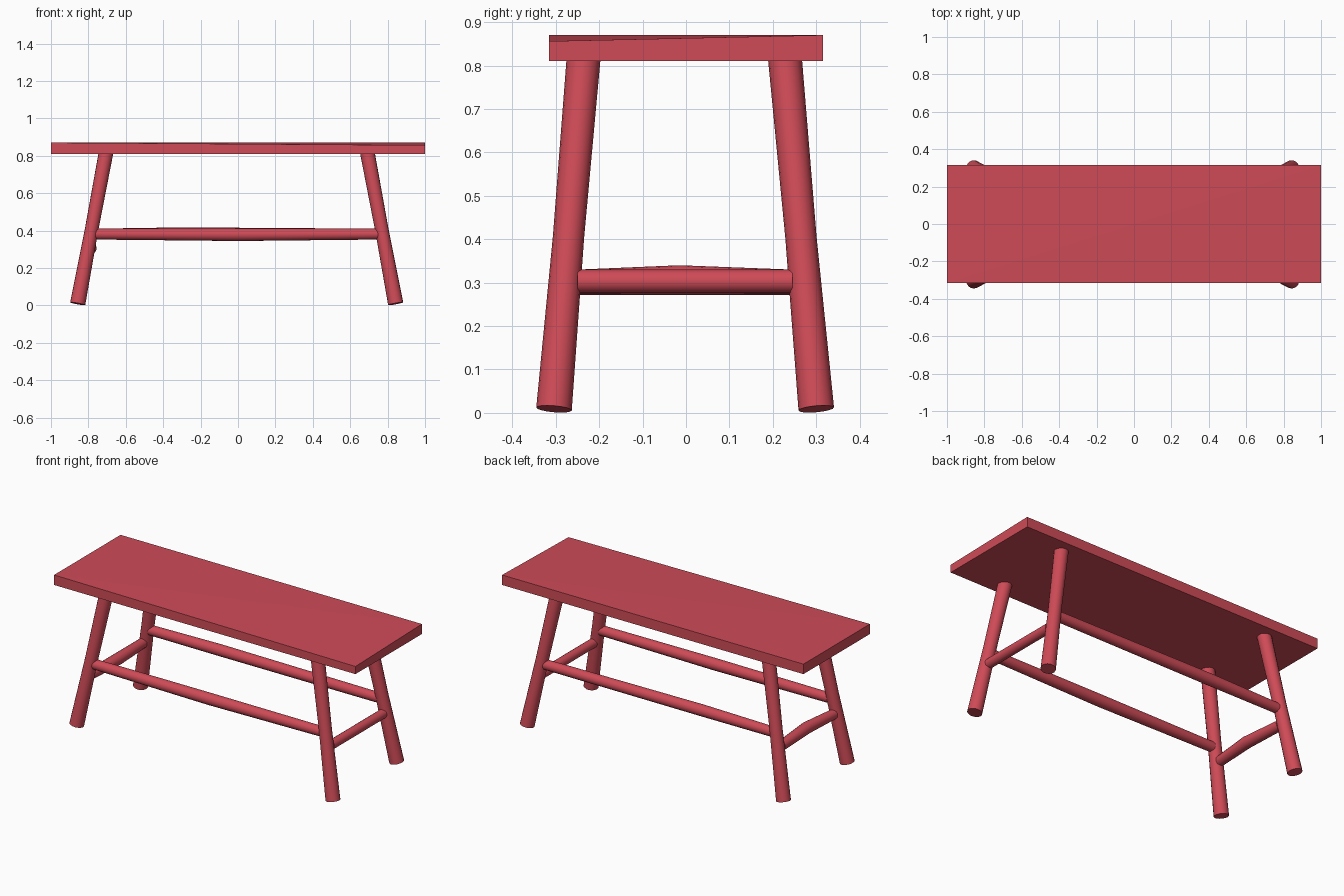
import bpy, bmesh, math
from mathutils import Vector

if "Cube" in bpy.data.objects:
    bpy.data.objects.remove(bpy.data.objects["Cube"])

red = bpy.data.materials.new("red_paint")
red.diffuse_color = (0.62, 0.07, 0.095, 1)
red.use_nodes = True
red.node_tree.nodes["Principled BSDF"].inputs["Base Color"].default_value = red.diffuse_color


def finish(name, bm, smooth):
    bmesh.ops.recalc_face_normals(bm, faces=bm.faces)
    me = bpy.data.meshes.new(name)
    bm.to_mesh(me)
    bm.free()
    me.materials.append(red)
    ob = bpy.data.objects.new(name, me)
    bpy.context.collection.objects.link(ob)
    if smooth:
        bpy.ops.object.select_all(action='DESELECT')
        ob.select_set(True)
        bpy.context.view_layer.objects.active = ob
        bpy.ops.object.shade_smooth_by_angle(angle=math.radians(35))
    return ob


def rod(name, points, radii, sides=16):
    """Capped round rod through the points, with one radius per point."""
    bm = bmesh.new()
    pts = [Vector(p) for p in points]
    axis = (pts[-1] - pts[0]).normalized()
    ref = Vector((0, 0, 1)) if abs(axis.z) < 0.7 else Vector((1, 0, 0))
    u = axis.cross(ref).normalized()
    v = axis.cross(u)
    rings = []
    for p, r in zip(pts, radii):
        angles = [2 * math.pi * i / sides for i in range(sides)]
        rings.append([bm.verts.new(p + r * (math.cos(a) * u + math.sin(a) * v)) for a in angles])
    for a, b in zip(rings, rings[1:]):
        for i in range(sides):
            j = (i + 1) % sides
            bm.faces.new((a[i], a[j], b[j], b[i]))
    bm.faces.new(rings[0])
    bm.faces.new(rings[-1])
    return finish(name, bm, True)


# Seat board, slightly worn down at the front right top corner
bm = bmesh.new()
bmesh.ops.create_cube(bm, size=1)
for vert in bm.verts:
    x, y, z = vert.co
    vert.co = (x * 2, y * 0.63, 0.84 + z * 0.06)
    if x > 0 and y < 0 and z > 0:
        vert.co.z = 0.856
bmesh.ops.triangulate(bm, faces=[f for f in bm.faces if f.normal.z > 0.9])
finish("seat", bm, False)

# Four splayed legs, a little slimmer at mid height
for xname, xtop, xfoot in (("left", -0.706, -0.857), ("right", 0.692, 0.843)):
    for yname, ytop, yfoot in (("front", -0.236, -0.304), ("back", 0.228, 0.300)):
        top, foot = Vector((xtop, ytop, 0.815)), Vector((xfoot, yfoot, 0.009))
        rod(f"{yname}_{xname}_leg", [foot, foot.lerp(top, 0.49), top], [0.041, 0.036, 0.039])

# Long stretchers between the legs, thicker in the middle
rod("front_stretcher", [(-0.765, -0.27, 0.381), (0, -0.272, 0.378), (0.755, -0.27, 0.381)],
    [0.029, 0.034, 0.029])
rod("back_stretcher", [(-0.765, 0.264, 0.381), (-0.3, 0.264, 0.384), (0.755, 0.264, 0.381)],
    [0.029, 0.033, 0.029])

# Short end stretchers; the left one bows slightly
rod("right_stretcher", [(0.79, -0.25, 0.303), (0.79, 0.245, 0.303)], [0.027, 0.027])
rod("left_stretcher", [(-0.803, -0.25, 0.301), (-0.79, -0.015, 0.306), (-0.803, 0.245, 0.301)],
    [0.029, 0.034, 0.029])
